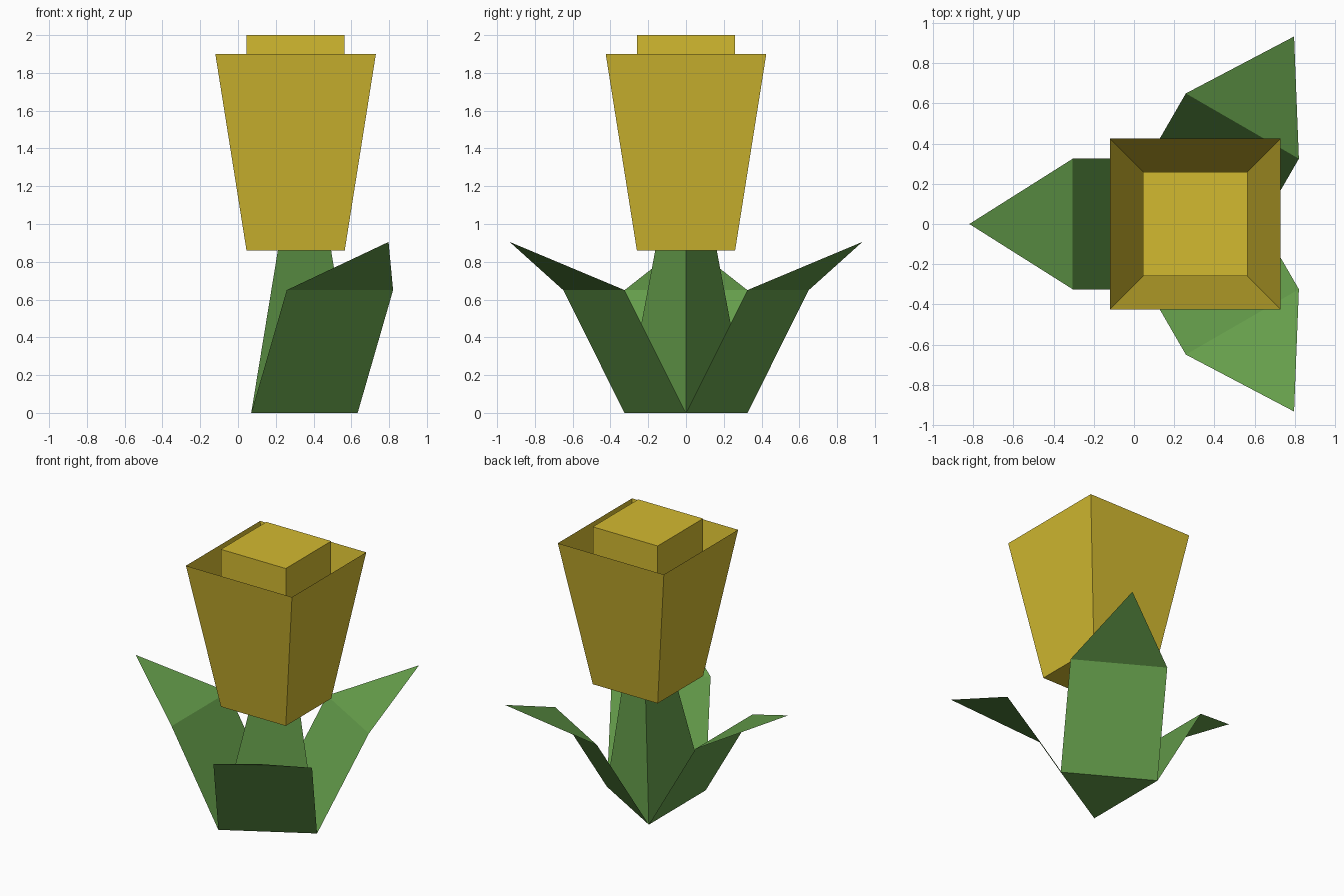
import bpy
from math import cos, sin, radians, sqrt

if "Cube" in bpy.data.objects:
    bpy.data.objects.remove(bpy.data.objects["Cube"])


def material(name, color):
    m = bpy.data.materials.new(name)
    m.diffuse_color = (*color, 1)
    m.use_nodes = True
    m.node_tree.nodes["Principled BSDF"].inputs["Base Color"].default_value = m.diffuse_color
    return m


green = material("leaf_green", (0.13, 0.34, 0.07))
gold = material("petal_gold", (0.65, 0.49, 0.03))


def mesh_object(name, verts, faces, mat):
    me = bpy.data.meshes.new(name)
    me.from_pydata(verts, [], faces)
    me.materials.append(mat)
    ob = bpy.data.objects.new(name, me)
    bpy.context.collection.objects.link(ob)
    return ob


def ring(n, radius, cx, z, start=0):
    angles = [radians(start + 360 * i / n) for i in range(n)]
    return [(cx + radius * cos(a), radius * sin(a), z) for a in angles]


def loft(name, bottom, top, mat, cap_bottom=False, cap_top=False):
    n = len(bottom)
    faces = [(i, (i + 1) % n, n + (i + 1) % n, n + i) for i in range(n)]
    if cap_bottom:
        faces.append(tuple(reversed(range(n))))
    if cap_top:
        faces.append(tuple(range(n, 2 * n)))
    return mesh_object(name, bottom + top, faces, mat)


BASE_X, HEAD_X = 0.258, 0.305   # the stem leans slightly towards +x
HALF = 0.325                    # half the leaf width
S = sqrt(2)

# Three-sided tapering stem
loft("stem", ring(3, 0.376, BASE_X, 0), ring(3, 0.188, HEAD_X, 0.86), green, cap_bottom=True)

# Thin leaves, one growing out of each side of the stem base
for i, deg in enumerate((60, 180, 300)):
    a = radians(deg)

    def place(r, t, z):
        return (BASE_X + r * cos(a) - t * sin(a), r * sin(a) + t * cos(a), z)

    pts = [place(0.188, -HALF, 0), place(0.188, HALF, 0),
           place(0.563, HALF, 0.65), place(0.563, -HALF, 0.65),
           place(1.078, 0, 0.905)]
    mesh_object(f"leaf_{i + 1}", pts, [(1, 0, 3, 2), (2, 3, 4)], green)

# Flared open cup of outer petals
loft("outer_petals", ring(4, 0.26 * S, HEAD_X, 0.86, 45),
     ring(4, 0.425 * S, HEAD_X, 1.9, 45), gold)

# Square block of inner petals
loft("inner_petals", ring(4, 0.26 * S, HEAD_X, 0.86, 45),
     ring(4, 0.26 * S, HEAD_X, 2.0, 45), gold, cap_bottom=True, cap_top=True)
